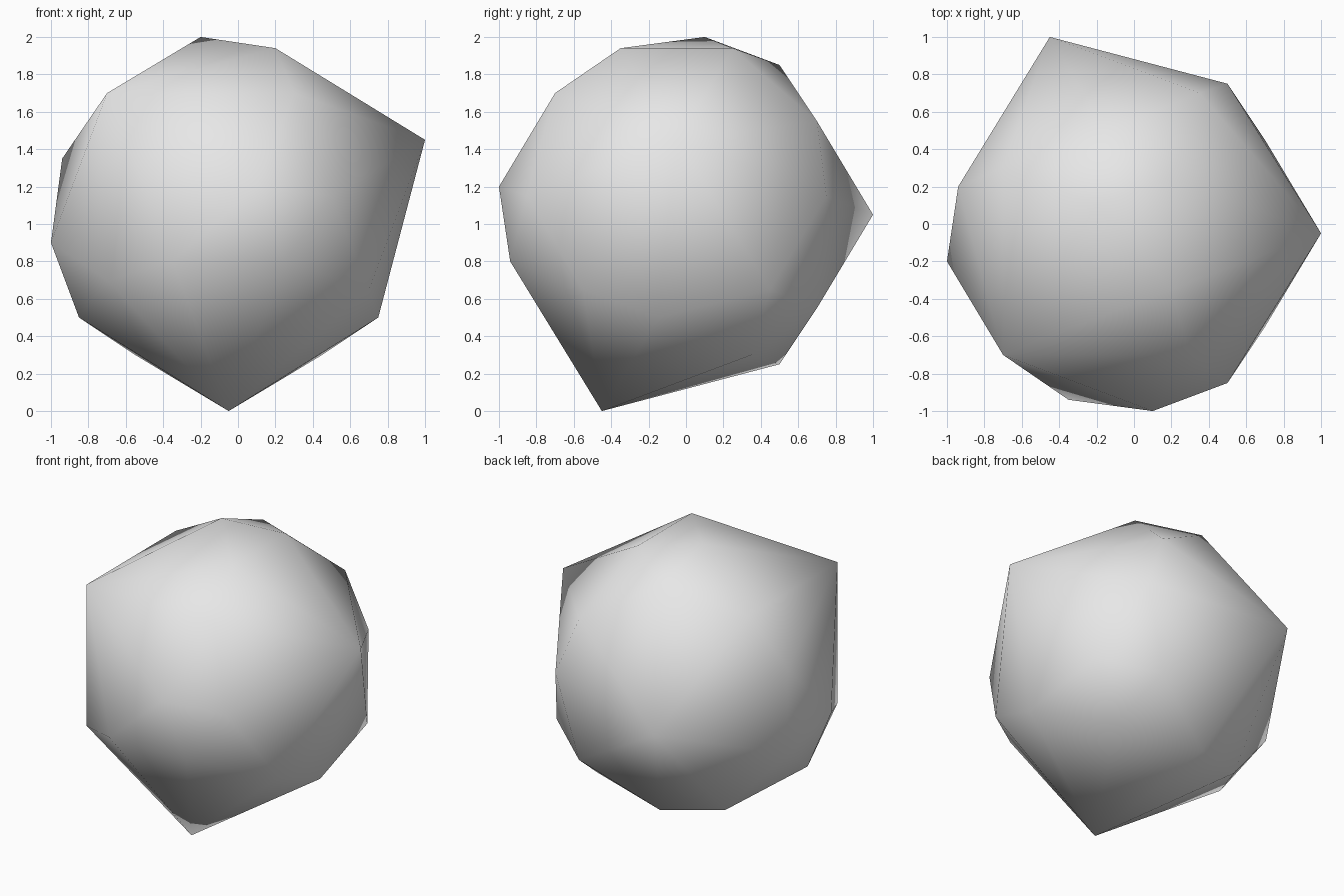
import bpy, bmesh, math
from mathutils import Vector

if "Cube" in bpy.data.objects:
    bpy.data.objects.remove(bpy.data.objects["Cube"])

# One corner from each group of three; the rest follow by a one-third turn
# about the diagonal axis through the apex.
SEEDS = [
    (-0.20, 0.10, 1.00), (1.00, -0.05, 0.45), (0.20, -0.35, 0.94),
    (0.20, 0.25, 0.94), (-0.15, 0.50, 0.85), (0.30, -0.70, 0.70),
    (0.35, 0.70, 0.55), (0.50, 0.75, 0.15), (0.70, 0.45, -0.35),
]
APEX = (-0.70, -0.70, 0.70)


def third_turn(p):
    x, y, z = p
    return (y, -z, -x)


# Gather all corners
corners = [APEX]
for p in SEEDS:
    for _ in range(3):
        corners.append(p)
        p = third_turn(p)

# Wrap the corners in a convex faceted skin
bm = bmesh.new()
for p in corners:
    bm.verts.new(Vector(p) + Vector((0, 0, 1)))
bmesh.ops.convex_hull(bm, input=bm.verts[:])
bmesh.ops.recalc_face_normals(bm, faces=bm.faces[:])
mesh = bpy.data.meshes.new("faceted_rock")
bm.to_mesh(mesh)
bm.free()

rock = bpy.data.objects.new("faceted_rock", mesh)
bpy.context.collection.objects.link(rock)

# Plain grey stone
stone = bpy.data.materials.new("stone_grey")
stone.diffuse_color = (0.8, 0.8, 0.8, 1)
stone.use_nodes = True
stone.node_tree.nodes["Principled BSDF"].inputs["Base Color"].default_value = stone.diffuse_color
mesh.materials.append(stone)

# Soft shading with the steepest ridges kept sharp
bpy.context.view_layer.objects.active = rock
rock.select_set(True)
bpy.ops.object.shade_smooth_by_angle(angle=math.radians(30))
